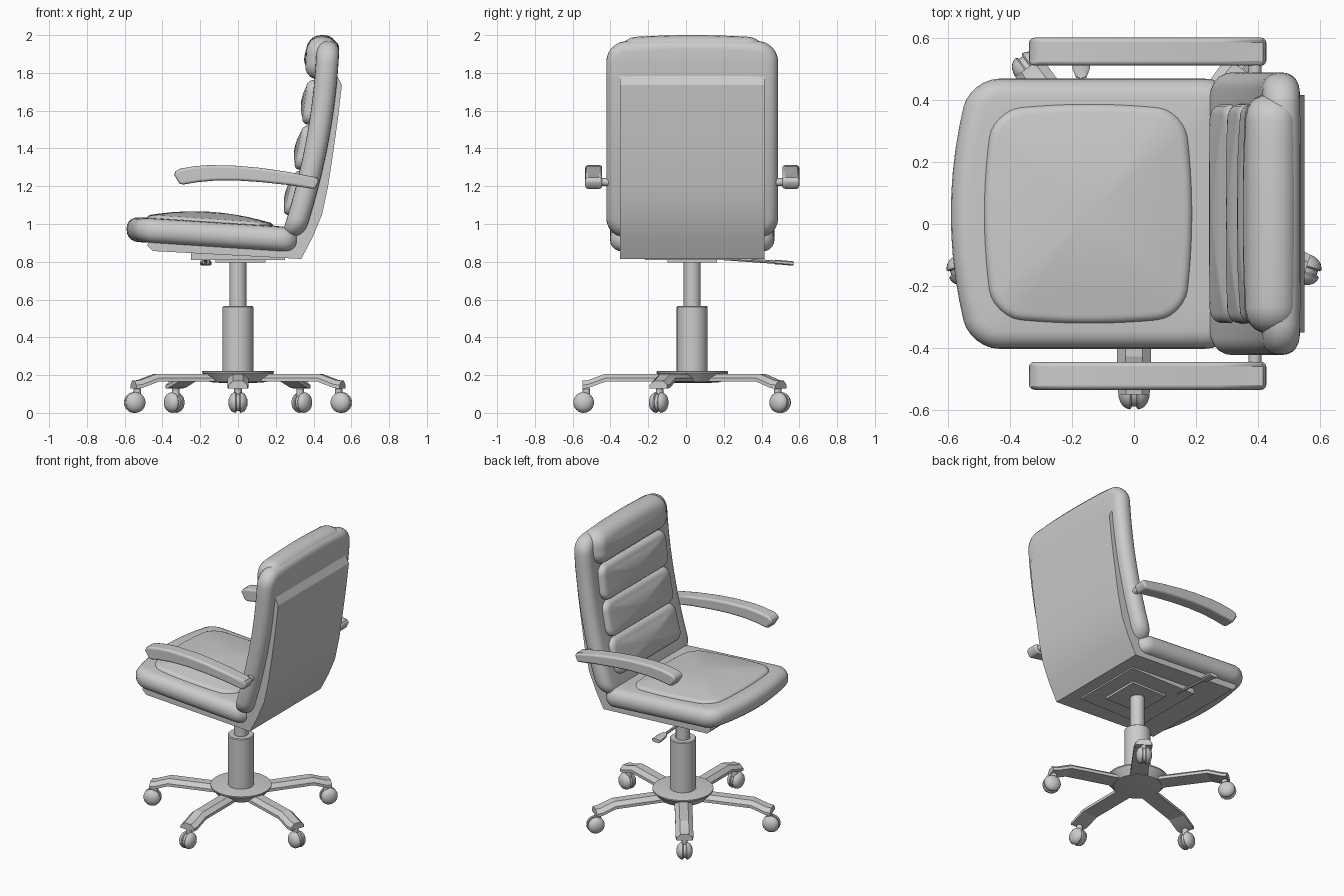
import bpy, bmesh, math
from math import sin, cos, pi, radians
from mathutils import Matrix, Vector

if "Cube" in bpy.data.objects:
    bpy.data.objects.remove(bpy.data.objects["Cube"])

YC = 0.033  # the chair's own centre line


def finish(name, bm, angle=35):
    bmesh.ops.recalc_face_normals(bm, faces=bm.faces)
    me = bpy.data.meshes.new(name)
    bm.to_mesh(me)
    bm.free()
    for p in me.polygons:
        p.use_smooth = True
    me.set_sharp_from_angle(angle=radians(angle))
    ob = bpy.data.objects.new(name, me)
    bpy.context.collection.objects.link(ob)
    return ob


def loft(name, rings, angle=35, matrix=None):
    """Skin closed rings of points and cap both ends."""
    bm = bmesh.new()
    vs = [[bm.verts.new(p) for p in r] for r in rings]
    n = len(vs[0])
    for a, b in zip(vs, vs[1:]):
        for i in range(n):
            j = (i + 1) % n
            bm.faces.new((a[i], a[j], b[j], b[i]))
    bm.faces.new(vs[0][::-1])
    bm.faces.new(vs[-1])
    if matrix:
        bm.transform(matrix)
    return finish(name, bm, angle)


def prism(name, profile, y0, y1, angle=35):
    return loft(name, [[(x, y, z) for x, z in profile] for y in (y0, y1)], angle)


def lathe(name, profile, matrix, n=32):
    """Turn (radius, height) points about local z."""
    return loft(name, [[(r * cos(2 * pi * i / n), r * sin(2 * pi * i / n), h)
                        for i in range(n)] for r, h in profile], 35, matrix)


def outline(a, b, rc, bow):
    """Rounded rectangle with bowed sides; bow = (-u end, +u end, v sides)."""
    arcs = []
    for k, (su, sv) in enumerate(((1, 1), (-1, 1), (-1, -1), (1, -1))):
        for i in range(7):
            t = (k + i / 6) * pi / 2
            arcs.append((su * (a - rc) + rc * cos(t), sv * (b - rc) + rc * sin(t)))
    pts = []
    for i, p in enumerate(arcs):
        pts.append(p)
        if i % 7 == 6:  # subdivide the straight side
            q = arcs[(i + 1) % len(arcs)]
            pts += [(p[0] + (q[0] - p[0]) * s / 10, p[1] + (q[1] - p[1]) * s / 10)
                    for s in range(1, 10)]
    return [(u + bow[u > 0] * u / a * (1 - (v / b) ** 2),
             v + bow[2] * v / b * (1 - (u / a) ** 2)) for u, v in pts]


def cushion(name, u0, u1, b, w0, w1, rim, rc, place, dome=0.0, bow=(0, 0, 0)):
    """Stuffed pad with rounded rim, placed by a mapping (u, v, w) -> point."""
    uc, a = (u0 + u1) / 2, (u1 - u0) / 2
    rings = []
    for wc, t0 in ((w0 + rim, -90), (w1 - rim, 0)):
        for k in range(6):
            t = radians(t0 + 18 * k)
            d = rim * (1 - cos(t))
            rings.append([(uc + u, v, wc + rim * sin(t))
                          for u, v in outline(a - d, b - d, max(rc - d, 0.012), bow)])
    top, bottom = rings[-1], rings[0]
    for s in (0.85, 0.65, 0.4, 0.15, 0.02):
        rings.append([(uc + (u - uc) * s, v * s, w + dome * (1 - s * s)) for u, v, w in top])
        rings.insert(0, [(uc + (u - uc) * s, v * s, w) for u, v, w in bottom])
    return loft(name, [[place(*p) for p in r] for r in rings], 60)


def on_seat(u, v, w):
    return (u, YC + v, 0.935 - 0.065 * u + w)


def on_back(u, v, w):
    c = 0.30 + 0.262 * (u - 0.97) - 0.145 * (u - 0.97) * (u - 1.39)
    return (c - w, YC + v, u)


# Seat cushion and its raised pad
cushion("seat_cushion", -0.525, 0.32, 0.435, -0.065, 0.065, 0.06, 0.09, on_seat,
        0.01, (0.065, 0, 0))
cushion("seat_pad", -0.455, 0.165, 0.335, 0.02, 0.085, 0.03, 0.09, on_seat,
        0.035, (0.03, 0.025, 0.02))

# Back cushion, three pillows and the head roll
cushion("back_cushion", 0.93, 1.96, 0.455, -0.06, 0.06, 0.055, 0.1, on_back,
        0.0, (0, 0.02, 0))
for i, z in enumerate((1.165, 1.405, 1.645)):
    cushion(f"back_pillow_{i + 1}", z - 0.118, z + 0.118, 0.353, 0.02, 0.09 + 0.005 * i,
            0.035, 0.06, on_back, 0.018)
cushion("head_roll", 1.765, 1.985, 0.385, -0.052, 0.115, 0.075, 0.085, on_back,
        0.008, (0, 0.015, 0))

# Bent shell under the seat and behind the back
prism("shell", [(-0.48, 0.885), (-0.45, 0.857), (0.335, 0.815), (0.395, 0.93), (0.445, 1.05),
                (0.477, 1.2), (0.50, 1.35), (0.528, 1.55), (0.55, 1.735), (0.52, 1.795),
                (0.49, 1.795), (0.47, 1.6), (0.43, 1.3), (0.35, 1.0), (0.28, 0.89),
                (-0.47, 0.93)], YC - 0.383, YC + 0.383, 20)

# Mounting plates
prism("mount_plate", [(-0.25, 0.81), (0.25, 0.81), (0.25, 0.85), (-0.25, 0.87)],
      YC - 0.25, YC + 0.25)
prism("mount_plate_small", [(-0.12, 0.796), (0.145, 0.796), (0.145, 0.82), (-0.12, 0.82)],
      YC - 0.13, YC + 0.13)

# Height lever with a paddle
loft("lever_rod", [[(-0.17 + 0.009 * cos(k * pi / 4), y, z + 0.009 * sin(k * pi / 4))
                    for k in range(8)] for y, z in ((0.2, 0.817), (0.49, 0.797))])
loft("lever_paddle", [[(-0.17 + sx * w, y, z + sz * 0.012)
                       for sx, sz in ((-1, -0.5), (-0.7, -1), (0.7, -1), (1, -0.5),
                                      (1, 0.5), (0.7, 1), (-0.7, 1), (-1, 0.5))]
                      for y, z, w in ((0.47, 0.799, 0.016), (0.50, 0.797, 0.028),
                                      (0.568, 0.791, 0.03))])

# Armrests and their pins
ARM = [(-0.338, 1.26), (-0.33, 1.28), (-0.305, 1.293), (-0.23, 1.306), (-0.15, 1.312),
       (0.0, 1.308), (0.12, 1.297), (0.27, 1.275), (0.415, 1.247), (0.428, 1.238),
       (0.426, 1.222), (0.412, 1.193), (0.398, 1.186), (0.27, 1.206), (0.12, 1.222),
       (0.0, 1.23), (-0.12, 1.23), (-0.21, 1.222), (-0.29, 1.209), (-0.31, 1.214)]
for side, s in (("right", -1), ("left", 1)):
    arm = prism(side + "_armrest", ARM, YC + s * 0.477, YC + s * 0.567, 180)
    bev = arm.modifiers.new("round", "BEVEL")
    bev.width, bev.segments = 0.018, 3
    bev.limit_method, bev.angle_limit = "ANGLE", radians(60)
    bev.harden_normals = True
    lathe(side + "_arm_pin", [(0.021, 0.0), (0.021, 0.12)],
          Matrix.Translation((0.39, YC + s * 0.38, 1.222)) @ Matrix.Rotation(-s * pi / 2, 4, "X"), 16)

# Gas column and hub
axis = Matrix.Translation((0, YC, 0))
lathe("column_upper", [(0.045, 0.5), (0.045, 0.81)], axis)
lathe("column_lower", [(0.082, 0.2), (0.082, 0.56), (0.077, 0.565)], axis)
lathe("hub", [(0.08, 0.158), (0.15, 0.163), (0.19, 0.212), (0.19, 0.22), (0.18, 0.222)], axis)

# Five star legs, each with a twin-wheel caster
SECTION = [(-1, 0), (1, 0), (1, 0.45), (0.5, 1), (-0.5, 1), (-1, 0.45)]
PATH = [(0.08, 0.165, 0.055), (0.46, 0.165, 0.055), (0.55, 0.132, 0.055), (0.582, 0.128, 0.05)]
WHEEL = [(0.02, 0.008), (0.05, 0.008), (0.055, 0.013), (0.053, 0.022), (0.046, 0.034),
         (0.034, 0.043), (0.018, 0.049), (0.004, 0.05)]
for i in range(5):
    turn = axis @ Matrix.Rotation(radians(-90 + 72 * i), 4, "Z")
    loft(f"leg_{i + 1}", [[(r, w * sx, z + 0.042 * sz) for sx, sz in SECTION]
                          for r, z, w in PATH], 20, turn)
    hub = turn @ Matrix.Translation((0.575, 0, 0.055))
    for s in (1, -1):
        lathe(f"caster_{i + 1}_wheel_{'a' if s > 0 else 'b'}", WHEEL,
              hub @ Matrix.Rotation(-s * pi / 2, 4, "X"), 24)
    lathe(f"caster_{i + 1}_yoke", [(0.046, -0.012), (0.046, 0.012)],
          hub @ Matrix.Rotation(pi / 2, 4, "X"), 24)
    lathe(f"caster_{i + 1}_stem", [(0.02, 0.03), (0.02, 0.072), (0.013, 0.078), (0.013, 0.1)],
          hub @ Matrix.Translation((-0.015, 0, 0)), 16)
